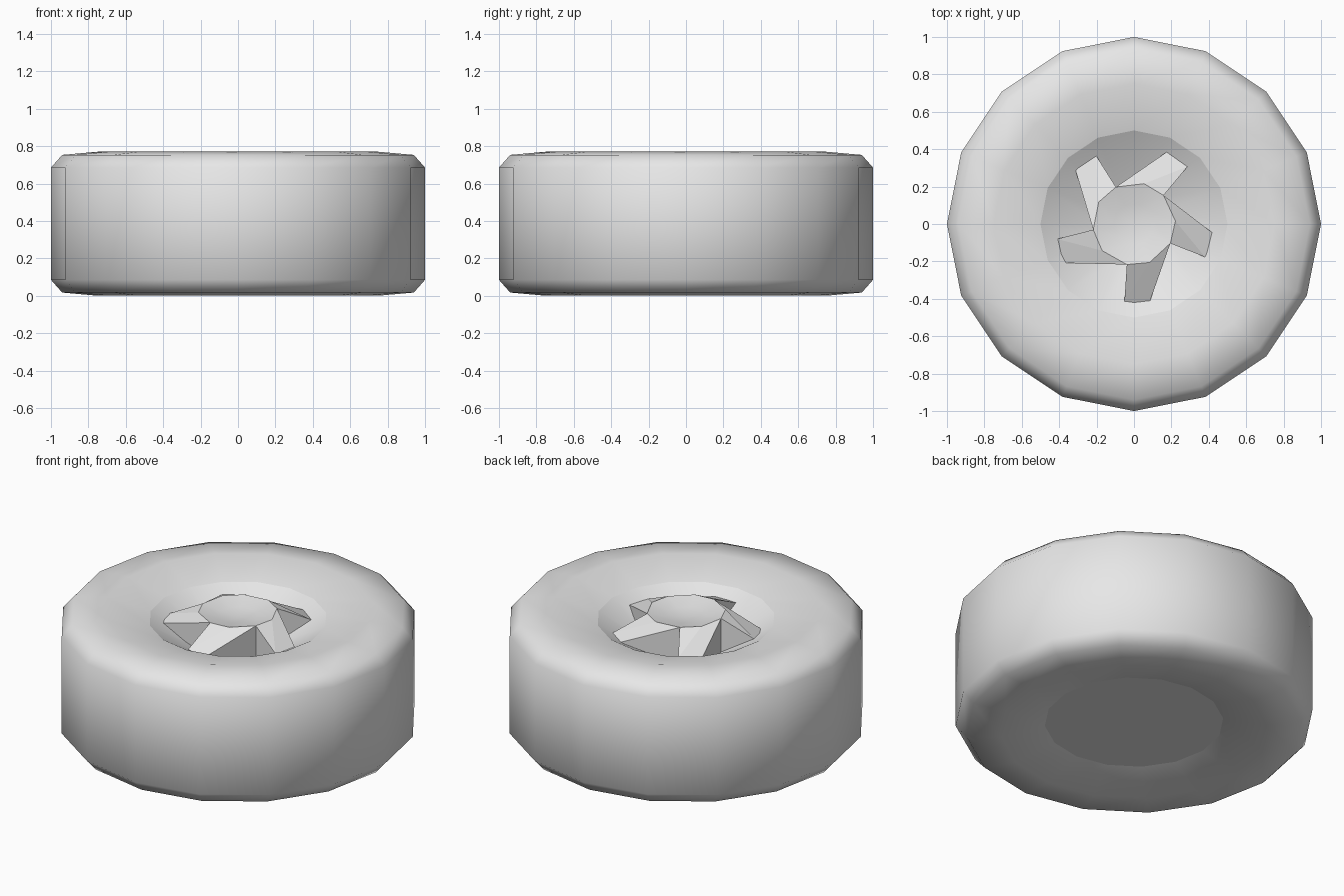
import bpy
import bmesh
from math import cos, sin, radians, tau

SIDES = 16
HUB_Z, TIP_Z, BLADE_BASE = 0.76, 0.665, 0.54

if "Cube" in bpy.data.objects:
    bpy.data.objects.remove(bpy.data.objects["Cube"], do_unlink=True)

grey = bpy.data.materials.new("light_grey")
grey.use_nodes = True
grey.diffuse_color = (0.8, 0.8, 0.8, 1)
grey.node_tree.nodes["Principled BSDF"].inputs["Base Color"].default_value = grey.diffuse_color


def finish(name, bm, smooth):
    """Turn a bmesh into a named object with the shared material."""
    mesh = bpy.data.meshes.new(name)
    for face in bm.faces:
        face.smooth = smooth
    bm.to_mesh(mesh)
    bm.free()
    mesh.materials.append(grey)
    obj = bpy.data.objects.new(name, mesh)
    bpy.context.collection.objects.link(obj)
    return obj


def polar(r, degrees, z):
    a = radians(degrees)
    return (r * cos(a), r * sin(a), z)


def lathe(name, profile, smooth=True):
    """Revolve (radius, height) points; a zero radius closes to a point."""
    bm = bmesh.new()
    rings = []
    for r, z in profile:
        if r == 0:
            rings.append([bm.verts.new((0, 0, z))] * SIDES)
        else:
            rings.append([bm.verts.new(polar(r, 360 * i / SIDES, z)) for i in range(SIDES)])
    for low, high in zip(rings, rings[1:]):
        for i in range(SIDES):
            j = (i + 1) % SIDES
            corners = list(dict.fromkeys((low[i], low[j], high[j], high[i])))
            bm.faces.new(corners)
    return finish(name, bm, smooth)


# Tyre: mirrored profile from the lower inner rim to the upper inner rim
half = [(0.5, 0.06), (0.75, 0.0), (0.94, 0.017), (1.0, 0.085)]
lathe("tyre", half + [(r, 0.77 - z) for r, z in reversed(half)])

# Sunken dish on top and flat cover underneath
lathe("wheel_dish", [(0.5, 0.71), (0.2, 0.54), (0, 0.48)])
lathe("bottom_cover", [(0, 0.06), (0.5, 0.06)], smooth=False)

# Swirled blades, each with a sloping top, a side facet and walls into the dish
blades = bmesh.new()
hub_rim = []
for k in range(5):
    turn = -72 * k
    root = polar(0.22, 116 + turn, HUB_Z)
    mid = polar(0.222, 76 + turn, HUB_Z)
    next_root = polar(0.22, 44 + turn, HUB_Z)
    tip_a = polar(0.43, 65 + turn, TIP_Z)
    tip_b = polar(0.42, 47 + turn, TIP_Z)
    hub_rim += [root, mid]

    def add(*points):
        blades.faces.new([blades.verts.new(p) for p in points])

    add(root, mid, tip_b, tip_a)
    add(mid, next_root, tip_b)
    for p, q in ((root, tip_a), (tip_a, tip_b), (tip_b, next_root)):
        add(p, q, (q[0], q[1], BLADE_BASE), (p[0], p[1], BLADE_BASE))
bmesh.ops.remove_doubles(blades, verts=blades.verts, dist=0.0005)
bmesh.ops.recalc_face_normals(blades, faces=blades.faces)
finish("blades", blades, False)

# Hub cap: shallow concave disc bounded by the blade roots
cap = bmesh.new()
rim = [cap.verts.new(p) for p in reversed(hub_rim)]
ring = [cap.verts.new((v.co.x * 0.5, v.co.y * 0.5, HUB_Z - 0.025)) for v in rim]
centre = cap.verts.new((0, 0, HUB_Z - 0.035))
for i in range(len(rim)):
    j = (i + 1) % len(rim)
    cap.faces.new((rim[i], rim[j], ring[j], ring[i]))
    cap.faces.new((ring[i], ring[j], centre))
finish("hub_cap", cap, True)

# Face normals of the lathed parts: outward for the tyre, up for the dish
for name, upward in (("wheel_dish", True), ("bottom_cover", False)):
    mesh = bpy.data.objects[name].data
    if (mesh.polygons[0].normal.z > 0) != upward:
        mesh.flip_normals()
